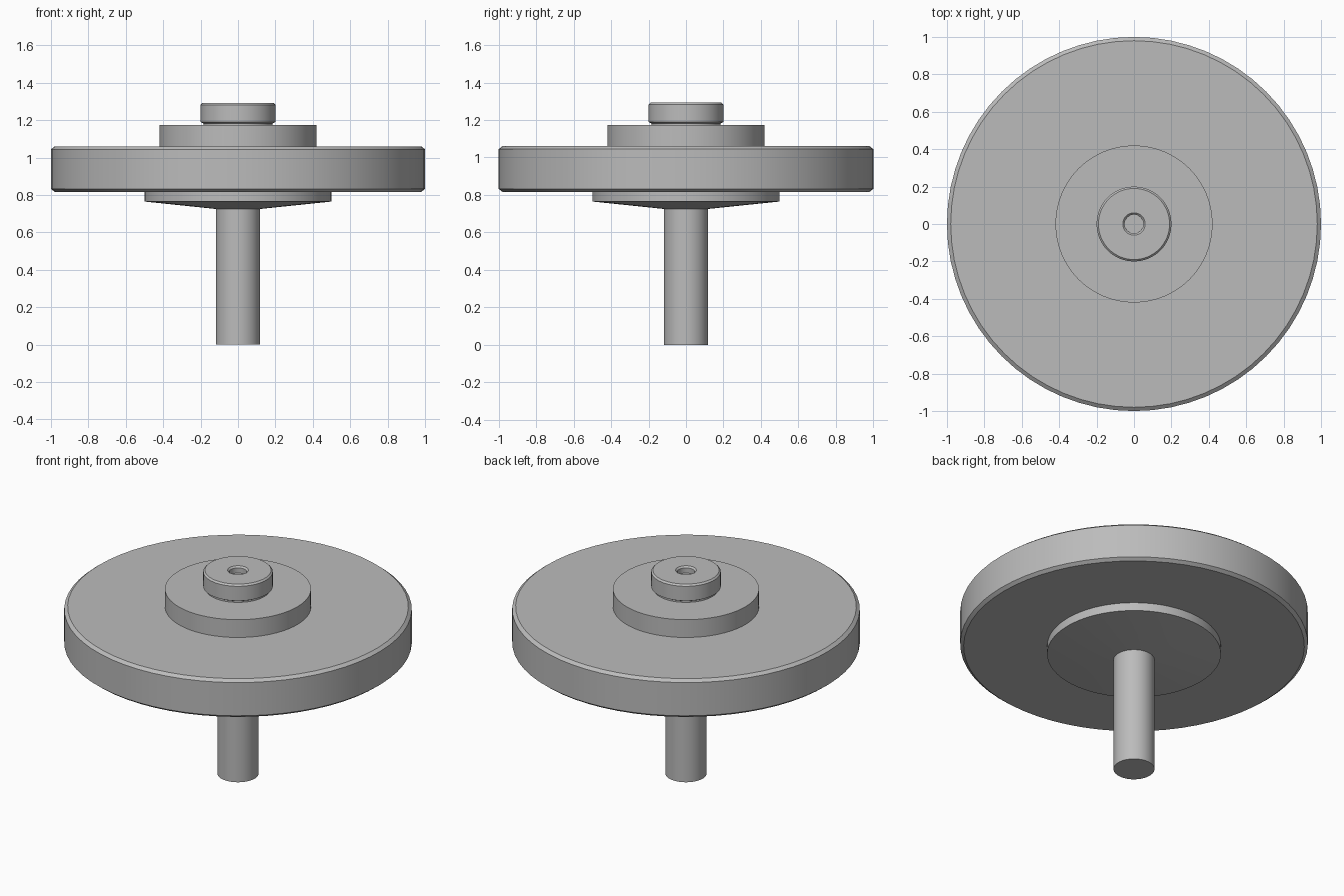
import bpy
import math

SEGMENTS = 64

cube = bpy.data.objects.get("Cube")
if cube:
    bpy.data.objects.remove(cube, do_unlink=True)

steel = bpy.data.materials.new("grey steel")
steel.use_nodes = True
grey = (0.5, 0.5, 0.5, 1)
steel.diffuse_color = grey
steel.node_tree.nodes["Principled BSDF"].inputs["Base Color"].default_value = grey


def lathe(name, profile):
    """Revolve (radius, height) points, listed bottom to top, into a closed solid."""
    verts, faces, rings = [], [], []
    for r, z in profile:
        start = len(verts)
        for i in range(SEGMENTS):
            a = math.tau * i / SEGMENTS
            verts.append((r * math.cos(a), r * math.sin(a), z))
        rings.append(range(start, start + SEGMENTS))
    for low, high in zip(rings, rings[1:]):
        for i in range(SEGMENTS):
            j = (i + 1) % SEGMENTS
            faces.append((low[i], low[j], high[j], high[i]))
    faces.append(tuple(reversed(rings[0])))
    faces.append(tuple(rings[-1]))
    mesh = bpy.data.meshes.new(name)
    mesh.from_pydata(verts, [], faces)
    mesh.materials.append(steel)
    obj = bpy.data.objects.new(name, mesh)
    bpy.context.collection.objects.link(obj)
    bpy.ops.object.select_all(action='DESELECT')
    obj.select_set(True)
    bpy.context.view_layer.objects.active = obj
    bpy.ops.object.shade_smooth_by_angle(angle=math.radians(25))
    return obj


# Shaft under the wheel
lathe("shaft", [(0.118, 0), (0.118, 0.78)])

# Backing flange with a shallow conical underside
lathe("lower_flange", [(0.115, 0.725), (0.5, 0.765), (0.5, 0.83)])

# Wheel with chamfered rims
lathe("wheel", [(0.98, 0.817), (1, 0.833), (1, 1.044), (0.98, 1.06)])

# Clamping washer
lathe("upper_washer", [(0.42, 1.04), (0.42, 1.173)])

# Screw head with an undercut neck and a small countersunk centre hole
lathe("screw_head", [
    (0.185, 1.16), (0.185, 1.182), (0.2, 1.19), (0.2, 1.282), (0.19, 1.292),
    (0.06, 1.292), (0.05, 1.282), (0.05, 1.25),
])
